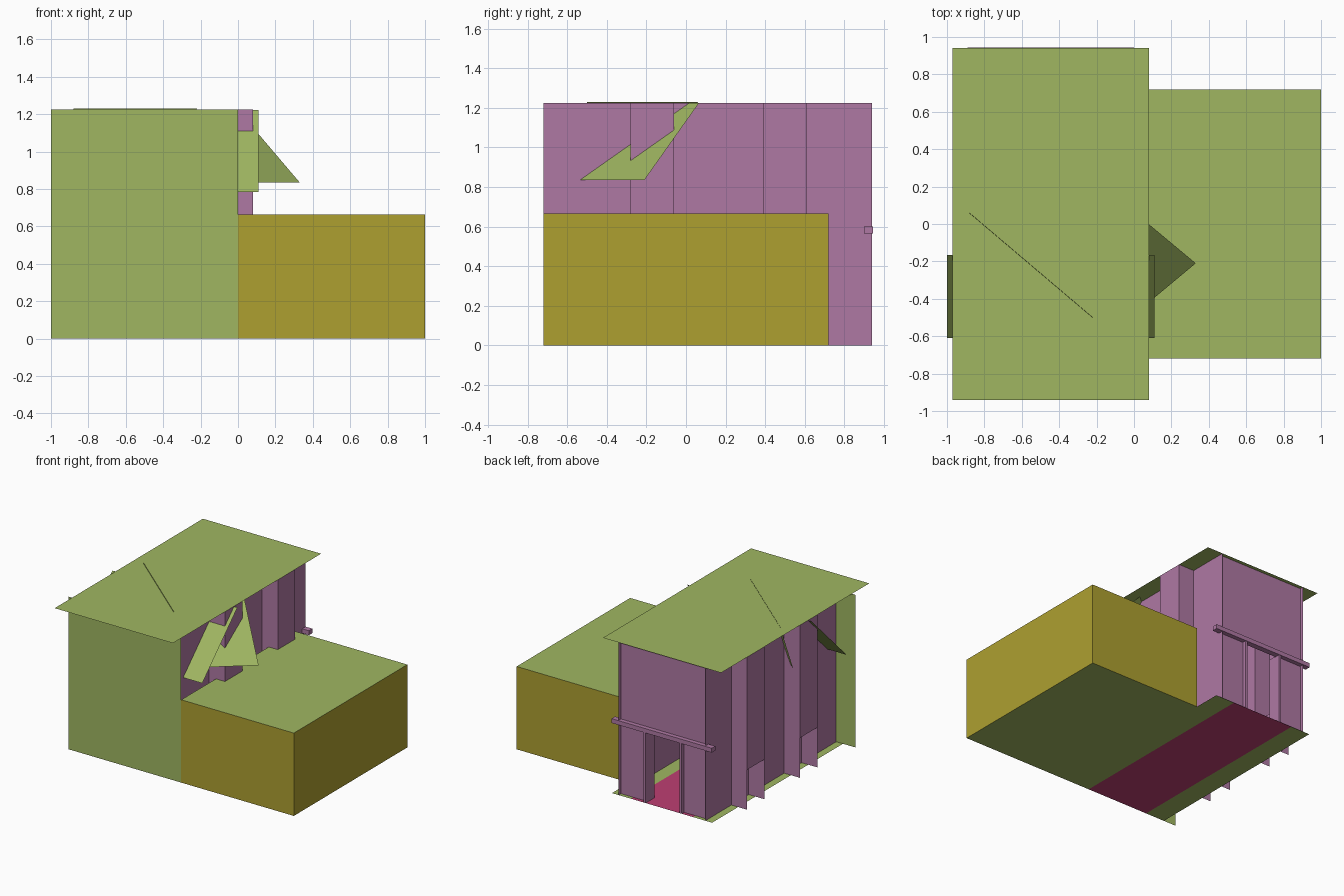
import bpy
from mathutils import Vector

if "Cube" in bpy.data.objects:
    bpy.data.objects.remove(bpy.data.objects["Cube"])

CX = -0.445   # mirror line of the tall block
H = 1.225     # roof height


def mat(name, col):
    m = bpy.data.materials.new(name)
    m.diffuse_color = (*col, 1)
    m.use_nodes = True
    m.node_tree.nodes["Principled BSDF"].inputs["Base Color"].default_value = m.diffuse_color
    return m


GREEN = mat("green", (0.35, 0.47, 0.12))
OLIVE = mat("olive", (0.42, 0.35, 0.03))
PURPLE = mat("purple", (0.43, 0.19, 0.37))
PINK = mat("pink", (0.51, 0.05, 0.17))


def mesh(name, verts, faces, m):
    me = bpy.data.meshes.new(name)
    me.from_pydata([tuple(v) for v in verts], [], faces)
    me.materials.append(m)
    ob = bpy.data.objects.new(name, me)
    bpy.context.collection.objects.link(ob)
    return ob


def quad(name, corners, m):
    return mesh(name, corners, [(0, 1, 2, 3)], m)


def flat(name, x0, x1, y0, y1, z, m, up=True):
    c = [(x0, y0, z), (x1, y0, z), (x1, y1, z), (x0, y1, z)]
    return quad(name, c if up else c[::-1], m)


def upright(name, x0, x1, y, z0, z1, m, front=True):
    c = [(x0, y, z0), (x1, y, z0), (x1, y, z1), (x0, y, z1)]
    return quad(name, c if front else c[::-1], m)


def box(name, x0, x1, y0, y1, z0, z1, m):
    v = [(x, y, z) for z in (z0, z1) for x, y in ((x0, y0), (x1, y0), (x1, y1), (x0, y1))]
    f = [(3, 2, 1, 0), (4, 5, 6, 7)] + [(i, (i + 1) % 4, (i + 1) % 4 + 4, i + 4) for i in range(4)]
    return mesh(name, v, f, m)


# low block: olive sides, green top and bottom
low = box("low_block", 0, 1, -0.72, 0.72, 0, 0.665, OLIVE)
low.data.materials.append(GREEN)
for p in low.data.polygons:
    p.material_index = 1 if abs(p.normal.z) > 0.5 else 0

# tall block: roof, front wall and floor strips
flat("roof", -0.97, 0.08, -0.94, 0.94, H, GREEN)
upright("front_wall", -1, 0, -0.72, 0, H, GREEN)
flat("floor_left", -0.89, -0.72, -0.72, 0.94, 0, GREEN)
flat("floor_aisle", -0.72, -0.17, -0.72, 0.94, 0, PINK)
flat("floor_right", -0.17, 0, -0.72, 0.94, 0, GREEN)

# side walls with two hollow-footed pilasters each
IN, OUT, FOOT = -0.06, 0.08, 0.32
path = [(IN, -0.72)]
for a, b in ((-0.28, -0.06), (0.39, 0.61)):
    path += [(IN, a), (OUT, a), (OUT, b), (IN, b)]
path.append((IN, 0.94))
for side, sign in (("right", 1), ("left", -1)):
    verts, faces = [], []

    def add(c):
        n = len(verts)
        verts.extend((x if sign > 0 else 2 * CX - x, y, z) for x, y, z in c)
        f = (n, n + 1, n + 2, n + 3)
        faces.append(f if sign > 0 else f[::-1])

    for (xa, ya), (xb, yb) in zip(path, path[1:]):
        outer = xa == OUT and xb == OUT
        z0 = FOOT if outer else 0
        add([(xa, ya, z0), (xb, yb, z0), (xb, yb, H), (xa, ya, H)])
        if outer:
            # niche back and ceiling below the pilaster face
            add([(IN, ya, 0), (IN, yb, 0), (IN, yb, FOOT), (IN, ya, FOOT)])
            add([(IN, ya, FOOT), (IN, yb, FOOT), (OUT, yb, FOOT), (OUT, ya, FOOT)])
    mesh(side + "_wall", verts, faces, PURPLE)

# back wall with ledge and doorway
L = 2 * CX - IN
upright("back_wall_upper", L, IN, 0.91, 0.58, H, PURPLE, False)
box("back_ledge", -0.89, 0, 0.90, 0.945, 0.565, 0.60, PURPLE)
for nm, x0, x1, jamb in (("left", L, -0.61, -0.61), ("right", -0.29, IN, -0.29)):
    upright("back_wall_" + nm, x0, x1, 0.91, 0, 0.57, PURPLE, False)
    box("door_jamb_" + nm, jamb - 0.01, jamb + 0.01, 0.83, 0.94, 0, 0.57, PURPLE)

# sloping panels that run through the walls
quad("cross_panel", [(-1, -0.61, 0.785), (-1, -0.165, H - 0.002),
                     (0.11, -0.165, H - 0.002), (0.11, -0.61, 0.785)], GREEN)
tip = Vector((0.33, -0.21, 0.835))
rise = Vector((-0.33, 0.275, 0.388))
run = Vector((-0.767, -0.64, 0)) * 0.62
quad("corner_panel", [tip, tip + rise, tip + rise + run, tip + run], GREEN)
t1, t2 = Vector((-0.88, 0.06, 1.23)), Vector((-0.22, -0.50, 1.23))
drop = Vector((-0.065, -0.07, -0.34))
quad("roof_panel", [t1, t2, t2 + drop, t1 + drop], GREEN)
